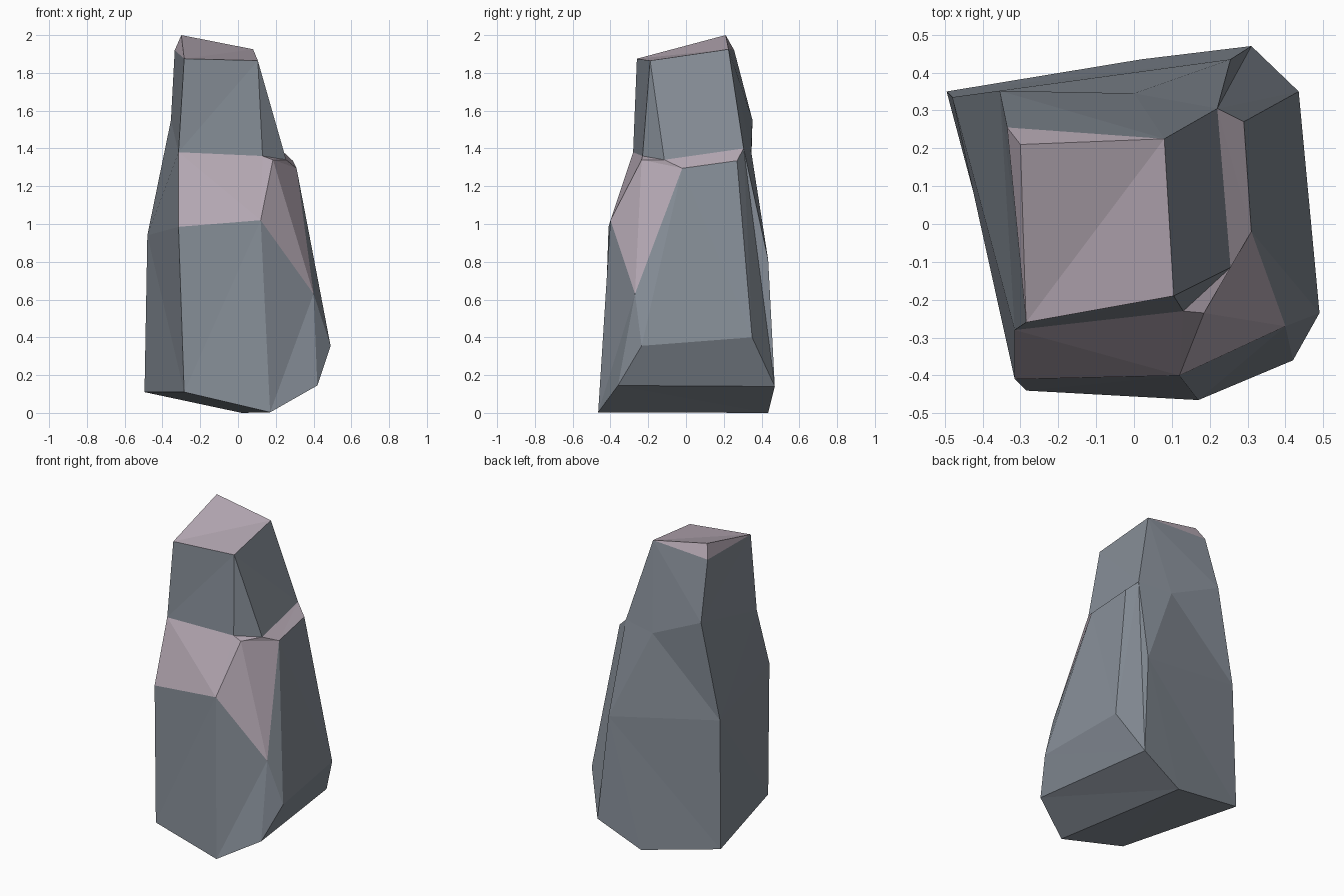
import bpy
import bmesh

if "Cube" in bpy.data.objects:
    bpy.data.objects.remove(bpy.data.objects["Cube"])


def material(name, color):
    m = bpy.data.materials.new(name)
    m.diffuse_color = (*color, 1)
    m.use_nodes = True
    m.node_tree.nodes["Principled BSDF"].inputs["Base Color"].default_value = m.diffuse_color
    return m


# Corner points, grouped by level from the ground up
base = {"G1": (-.285, -.44, .11), "G2": (-.495, .35, .11),
        "G3": (.02, .435, 0), "G4": (.17, -.465, .003)}
foot = {"B1": (.49, -.235, .355), "B2": (.435, .35, .40),
        "B3": (.42, -.36, .145), "B4": (.31, .47, .14)}
body = {"S1": (-.315, -.41, .985), "S2": (.12, -.40, 1.02),
        "S3": (.40, -.27, .63), "S4": (.255, .435, .81),
        "S5": (-.48, .335, .94)}
shoulder = {"W1": (-.315, -.28, 1.38), "W2": (.13, -.23, 1.36),
            "W3": (.185, -.235, 1.34), "W4": (.255, -.115, 1.34),
            "W5": (.22, .305, 1.40), "W6": (.29, .27, 1.335),
            "W7": (.31, -.02, 1.295), "W8": (0, .345, 1.385),
            "W9": (-.355, .352, 1.55)}
top = {"T1": (-.30, .21, 2.0), "T2": (.08, .225, 1.925),
       "T3": (.105, -.19, 1.865), "T4": (-.285, -.26, 1.875),
       "T5": (-.335, .255, 1.92)}

# Pale weathered facets: cap, front shoulder, right ledge
pale_facets = [
    "T1 T4 T2", "T2 T4 T3", "T1 T5 T4", "T1 T2 T5",
    "W1 S1 S2", "W1 S2 W2", "W2 S2 W3",
    "W3 S2 S3", "W3 S3 W7", "W2 W3 W4", "W3 W7 W4", "W4 W7 W6 W5"]

# Dark stone facets
stone_facets = [
    "T4 W1 W2 T3", "T3 W2 W4", "T3 W4 W5 T2",                # neck front, right
    "T5 W9 W1 T4", "T5 T2 W9", "T2 W8 W9", "T2 W5 W8",       # neck left, back
    "S1 G1 S2", "S2 G1 G4", "S2 G4 S3", "S3 G4 B3",          # body front
    "S3 B1 W7", "W7 B1 B2 W6", "S3 B3 B1", "B1 B3 B4 B2",    # body right
    "W6 B2 B4 W5", "W5 B4 S4", "W5 S4 W8",                   # back right corner
    "W9 W8 S5", "W8 S4 S5", "S5 S4 G2", "S4 B4 G3 G2",       # body back
    "W9 S5 S1 W1", "S5 G2 G1 S1",                            # body left
    "G1 G2 G3 G4", "G4 G3 B4 B3"]                            # underside

bm = bmesh.new()
verts = {}
for level in (base, foot, body, shoulder, top):
    for key, co in level.items():
        verts[key] = bm.verts.new(co)
for index, facets in enumerate((stone_facets, pale_facets)):
    for facet in facets:
        face = bm.faces.new([verts[k] for k in facet.split()])
        face.material_index = index
        face.smooth = False
bmesh.ops.recalc_face_normals(bm, faces=bm.faces)
bmesh.ops.triangulate(bm, faces=bm.faces)

mesh = bpy.data.meshes.new("rock")
bm.to_mesh(mesh)
bm.free()
mesh.materials.append(material("dark_stone", (.235, .265, .305)))
mesh.materials.append(material("pale_stone", (.47, .40, .46)))
rock = bpy.data.objects.new("rock", mesh)
bpy.context.collection.objects.link(rock)
